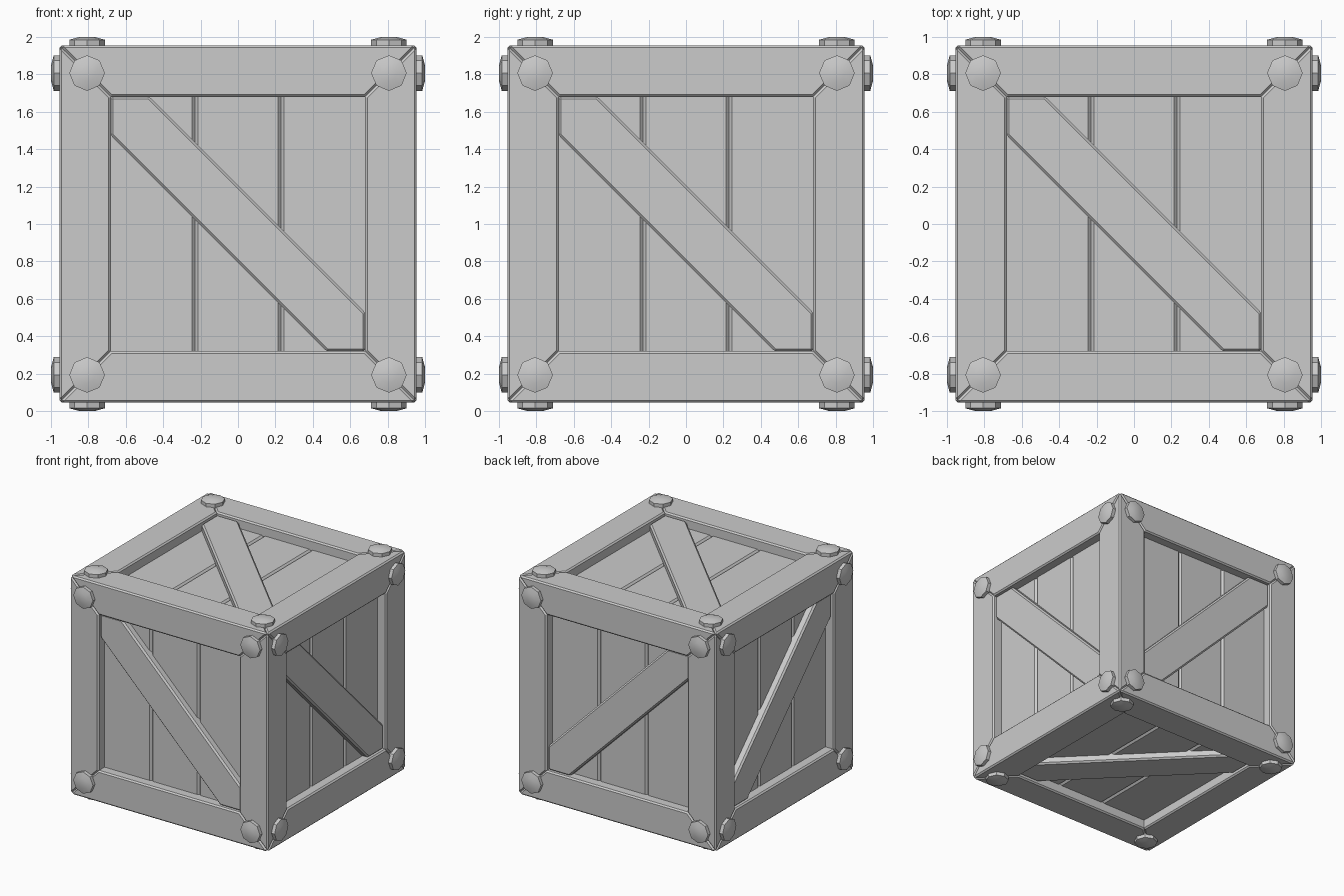
import bpy, bmesh, math
from mathutils import Matrix, Vector

if "Cube" in bpy.data.objects:
    bpy.data.objects.remove(bpy.data.objects["Cube"])

OUT, OPEN, PANEL = 0.955, 0.68, 0.87   # outer half size, frame opening, panel surface

# local (u, v, outward) -> world axes
FRONT = Matrix(((1, 0, 0), (0, 0, -1), (0, 1, 0)))
RIGHT = Matrix(((0, 0, 1), (1, 0, 0), (0, 1, 0)))
TOP = Matrix.Identity(3)
FACES = [("front_back", FRONT, (0, 1, 0)), ("side", RIGHT, (1, 0, 0)), ("top_bottom", TOP, (0, 0, 1))]


def finish(name, bm, basis, axes, bevel=0.0, limit=65):
    """Bevel sharp edges, turn onto a face and mirror about the crate centre."""
    bmesh.ops.recalc_face_normals(bm, faces=bm.faces)
    bmesh.ops.transform(bm, matrix=basis.to_4x4(), verts=bm.verts)
    me = bpy.data.meshes.new(name)
    bm.to_mesh(me)
    bm.free()
    ob = bpy.data.objects.new(name, me)
    ob.location.z = 1
    bpy.context.collection.objects.link(ob)
    if bevel:
        b = ob.modifiers.new("Bevel", 'BEVEL')
        b.width, b.segments = bevel, 1
        b.limit_method, b.angle_limit = 'ANGLE', math.radians(limit)
    m = ob.modifiers.new("Mirror", 'MIRROR')
    m.use_axis = [bool(a) for a in axes]
    m.use_mirror_merge = False
    return ob


def prism(bm, pts, w0, w1):
    """Extrude a flat outline from depth w0 to w1."""
    lo = [bm.verts.new((u, v, w0)) for u, v in pts]
    hi = [bm.verts.new((u, v, w1)) for u, v in pts]
    bm.faces.new(lo[::-1])
    bm.faces.new(hi)
    for i in range(len(pts)):
        j = (i + 1) % len(pts)
        bm.faces.new((lo[i], lo[j], hi[j], hi[i]))


# Edge beams: L-shaped section with mitred ends, four along each axis
section = [(OUT, OUT), (OUT, OPEN), (PANEL - 0.02, OPEN), (PANEL - 0.02, PANEL - 0.02),
           (OPEN, PANEL - 0.02), (OPEN, OUT)]
for name, basis, axes in [("x", TOP, (0, 1, 1)), ("y", RIGHT, (1, 0, 1)),
                          ("z", RIGHT @ RIGHT, (1, 1, 0))]:
    bm = bmesh.new()
    ends = [[bm.verts.new((s * min(v, w), v, w)) for v, w in section] for s in (-1, 1)]
    for e in ends:
        bm.faces.new(e[0:4])
        bm.faces.new((e[0], e[3], e[4], e[5]))
    for i in range(6):
        j = (i + 1) % 6
        bm.faces.new((ends[0][i], ends[0][j], ends[1][j], ends[1][i]))
    finish("frame_beams_" + name, bm, basis, axes, 0.012)

for name, basis, axes in FACES:
    # Three planks with chamfered seams
    bm = bmesh.new()
    for a, b in ((-0.75, -0.23), (-0.23, 0.23), (0.23, 0.75)):
        prism(bm, [(a, -0.75), (b, -0.75), (b, 0.75), (a, 0.75)], 0.80, PANEL)
    finish("planks_" + name, bm, basis, axes, 0.017)

    # Diagonal brace with clipped ends
    bm = bmesh.new()
    o, c = 0.683, 0.475
    prism(bm, [(-o, o), (-o, c), (c, -o), (o, -o), (o, -c), (-c, o)], 0.83, 0.93)
    finish("brace_" + name, bm, basis, axes, 0.014, 40)

    # Eight-sided domed bolt heads at the corners
    bm = bmesh.new()
    rings = []
    for r, w in ((0.095, 0.93), (0.095, 0.985), (0.045, 0.999)):
        rings.append([bm.verts.new((0.807 + r * math.cos(k * math.pi / 4),
                                    0.807 + r * math.sin(k * math.pi / 4), w)) for k in range(8)])
    tip = bm.verts.new((0.807, 0.807, 1.0))
    bm.faces.new(rings[0][::-1])
    for lo, hi in zip(rings, rings[1:]):
        for k in range(8):
            j = (k + 1) % 8
            bm.faces.new((lo[k], lo[j], hi[j], hi[k]))
    for k in range(8):
        bm.faces.new((rings[2][k], rings[2][(k + 1) % 8], tip))
    ob = finish("bolts_" + name, bm, basis @ Matrix.Identity(3), (1, 1, 1))
    bpy.ops.object.select_all(action='DESELECT')
    ob.select_set(True)
    bpy.context.view_layer.objects.active = ob
    bpy.ops.object.shade_smooth_by_angle(angle=math.radians(30))
